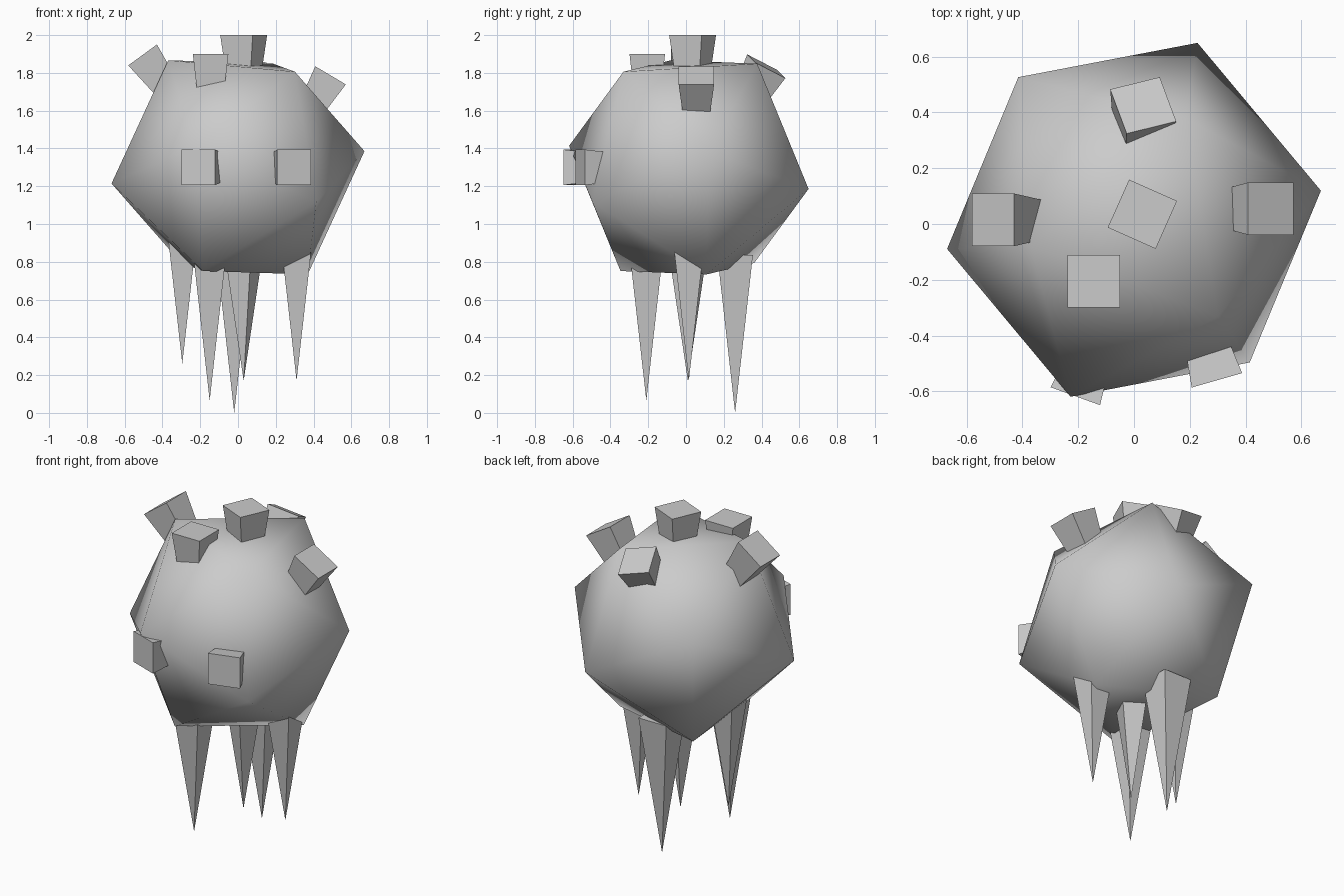
import bpy, bmesh
from math import sqrt, pi, cos, sin, radians
from mathutils import Vector, Matrix

if "Cube" in bpy.data.objects:
    bpy.data.objects.remove(bpy.data.objects["Cube"])

HALF, LENGTH = 0.094, 0.835   # spike base half-width and length


def finish(name, bm, smooth=False):
    bmesh.ops.recalc_face_normals(bm, faces=bm.faces)
    for f in bm.faces:
        f.smooth = smooth
    me = bpy.data.meshes.new(name)
    bm.to_mesh(me)
    bm.free()
    ob = bpy.data.objects.new(name, me)
    bpy.context.collection.objects.link(ob)
    return ob


# Body: smooth-shaded icosahedron, oriented by two neighbouring corners
def body(center, radius, a, b):
    phi = (1 + sqrt(5)) / 2
    e, m = (a - b).normalized(), (a + b).normalized()
    m = (m - e * m.dot(e)).normalized()
    n = e.cross(m)
    s = radius / sqrt(1 + phi * phi)
    bm = bmesh.new()
    for p in (-s, s):
        for q in (-s * phi, s * phi):
            bm.verts.new(center + e * p + m * q)
            bm.verts.new(center + n * p + e * q)
            bm.verts.new(center + m * p + n * q)
    bmesh.ops.convex_hull(bm, input=bm.verts)
    finish("body", bm, smooth=True)


# Square spike: base centre, direction the base faces, direction of a base edge
def spike(name, base, out, edge):
    z = -Vector(out).normalized()
    x = Vector(edge)
    x = (x - z * x.dot(z)).normalized()
    y = z.cross(x)
    frame = Matrix((x, y, z)).transposed().to_4x4()
    mat = (Matrix.Translation(base) @ frame
           @ Matrix.Translation((0, 0, LENGTH / 2)) @ Matrix.Rotation(pi / 4, 4, 'Z'))
    bm = bmesh.new()
    bmesh.ops.create_cone(bm, cap_ends=True, segments=4, radius1=HALF * sqrt(2),
                          radius2=0, depth=LENGTH, matrix=mat)
    bmesh.ops.remove_doubles(bm, verts=bm.verts, dist=1e-5)
    finish(name, bm)


body(Vector((0, 0.015, 1.3)), 0.683,
     Vector((0.6675, 0.105, 0.085)), Vector((0.225, 0.635, -0.115)))

UP, X = (0, 0, 1), (1, 0, 0)
turned = (cos(radians(-24)), sin(radians(-24)), 0)

# Legs: spikes hanging points-down under the body (tip positions)
legs = {
    "middle_leg": ((0.03, 0.01, 0.17), turned),
    "right_leg": ((0.31, 0.015, 0.17), X),
    "left_leg": ((-0.295, 0.01, 0.26), X),
    "front_leg": ((-0.15, -0.21, 0.065), X),
    "back_leg": ((-0.02, 0.26, 0.0), X),
}
for name, (tip, edge) in legs.items():
    spike(name, Vector(tip) + Vector((0, 0, LENGTH)), UP, edge)

# Studs: the same spikes driven into the body with their bases showing
spike("top_stud", (0.03, 0.035, 2.0), UP, turned)
spike("upper_front_stud", (-0.145, -0.205, 1.9), UP, X)
spike("left_stud", (-0.505, 0.015, 1.895), (-0.59, 0, 0.81), (0, 1, 0))
spike("right_stud", (0.49, 0.055, 1.787), (0.51, 0, 0.86), (0, 1, 0))
spike("back_stud", (0.033, 0.425, 1.835), (0.095, 0.486, 0.87), (0.183, 0.045, -0.045))
spike("front_right_eye", (0.297, -0.56, 1.3), (0.275, -0.96, 0), UP)
spike("front_left_eye", (-0.21, -0.617, 1.3), (-0.34, -0.94, 0), UP)
